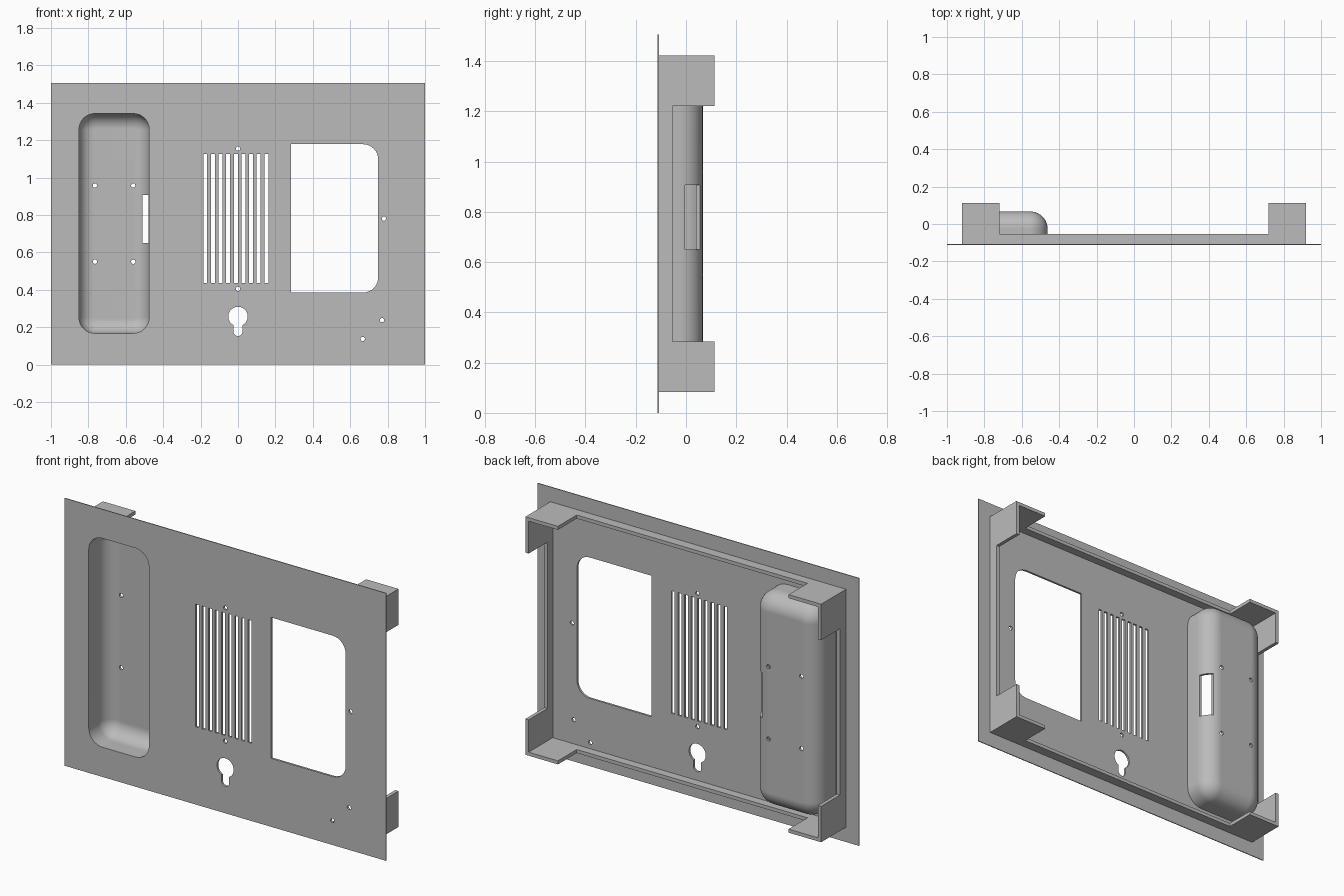
import bpy, bmesh, math

if "Cube" in bpy.data.objects:
    bpy.data.objects.remove(bpy.data.objects["Cube"])

grey = bpy.data.materials.new("plain_grey")
grey.diffuse_color = (0.5, 0.5, 0.5, 1)
grey.use_nodes = True
grey.node_tree.nodes["Principled BSDF"].inputs["Base Color"].default_value = grey.diffuse_color

FRONT, FLANGE, PANEL, RIM, BACK = -0.113, -0.108, -0.101, -0.054, 0.113
WALL = 0.02


def rounded(x0, x1, z0, z1, radii, n=8):
    """Rounded rectangle in x/z; radii = top right, top left, bottom left, bottom right."""
    corners = [(x1, z1, -1, -1), (x0, z1, 1, -1), (x0, z0, 1, 1), (x1, z0, -1, 1)]
    pts = []
    for i, (x, z, sx, sz) in enumerate(corners):
        r = radii[i]
        if r == 0:
            pts.append((x, z))
            continue
        for k in range(n + 1):
            a = math.pi / 2 * (i + k / n)
            pts.append((x + sx * r + r * math.cos(a), z + sz * r + r * math.sin(a)))
    return pts


def rect(x0, x1, z0, z1):
    return rounded(x0, x1, z0, z1, (0, 0, 0, 0))


def circle(x, z, r, n=20):
    return [(x + r * math.cos(2 * math.pi * k / n), z + r * math.sin(2 * math.pi * k / n))
            for k in range(n)]


def loft(bm, rings, closed=False):
    """Join (outline, y) rings; cap the ends, or close into a loop."""
    vs = [[bm.verts.new((x, y, z)) for x, z in pts] for pts, y in rings]
    pairs = list(zip(vs, vs[1:]))
    if closed:
        pairs.append((vs[-1], vs[0]))
    else:
        bm.faces.new(vs[0])
        bm.faces.new(vs[-1])
    for a, b in pairs:
        for i in range(len(a)):
            j = (i + 1) % len(a)
            bm.faces.new((a[i], a[j], b[j], b[i]))


def finish(name, bm):
    bmesh.ops.recalc_face_normals(bm, faces=bm.faces[:])
    me = bpy.data.meshes.new(name)
    bm.to_mesh(me)
    bm.free()
    me.materials.append(grey)
    ob = bpy.data.objects.new(name, me)
    bpy.context.collection.objects.link(ob)
    return ob


def prisms(name, outlines, y0, y1):
    bm = bmesh.new()
    for pts in outlines:
        loft(bm, [(pts, y0), (pts, y1)])
    return finish(name, bm)


def cut(ob, cutter):
    m = ob.modifiers.new("cut", 'BOOLEAN')
    m.operation, m.solver, m.object = 'DIFFERENCE', 'EXACT', cutter
    bpy.context.view_layer.objects.active = ob
    bpy.ops.object.modifier_apply(modifier=m.name)


# Thin front plate and the thicker panel inside the rim
X, Z0, Z1 = 0.92, 0.083, 1.422
plate = prisms("front_plate", [rect(-1, 1, 0, 1.505)], FRONT, FLANGE)
panel = prisms("backing_panel", [rect(-X, X, Z0, Z1)], FLANGE, PANEL)

# Openings: recess, window, vent slots, screw holes and keyhole
PX0, PX1, PZ0, PZ1, R = -0.85, -0.475, 0.167, 1.342, 0.085
openings = [rounded(PX0, PX1, PZ0, PZ1, (R,) * 4),
            rounded(0.284, 0.749, 0.385, 1.178, (0.08, 0, 0, 0.08))]
for i in range(9):
    x = -0.175 + i * 0.0408
    openings.append(rect(x - 0.0105, x + 0.0105, 0.437, 1.127))
for x, z in [(0, 1.155), (0, 0.405), (0.78, 0.78), (0.77, 0.238), (0.667, 0.137)]:
    openings.append(circle(x, z, 0.0115))
r, w, zc, zb = 0.052, 0.024, 0.257, 0.176
a0 = math.asin(w / r)
keyhole = [(r * math.sin(a), zc - r * math.cos(a))
           for a in (a0 + (2 * math.pi - 2 * a0) * k / 28 for k in range(29))]
keyhole += [(-w * math.cos(math.pi * k / 10), zb - w * math.sin(math.pi * k / 10))
            for k in range(11)]
openings.append(keyhole)
cutter = prisms("opening_cutter", openings, -0.2, 0.0)
cut(plate, cutter)
cut(panel, cutter)
bpy.data.objects.remove(cutter)

# Recessed pocket: hollow shell with rounded back edges
T, N = 0.013, 10
def pocket_rings(grow, back):
    f = R + grow - 0.005
    rings = []
    for k in range(-1, N + 1):
        a = math.pi / 2 * max(k, 0) / N
        d = f * (1 - math.cos(a)) - grow
        y = PANEL if k < 0 else back - f + f * math.sin(a)
        rings.append((rounded(PX0 + d, PX1 - d, PZ0 + d, PZ1 - d, (R - d,) * 4), y))
    return rings

bm = bmesh.new()
outer, inner = pocket_rings(T, 0.067), pocket_rings(0, 0.067 - T)
rings = outer[::-1] + inner
loft(bm, rings)
pocket = finish("recessed_pocket", bm)
# join the open front edge into a lip between outer and inner walls is part of the loft

# Pocket screw holes and side notch
holes = [circle(x, z, 0.0115) for x in (-0.765, -0.56) for z in (0.55, 0.957)]
for pts, y0 in ((holes, 0.0), ([rect(-0.511, -0.4, 0.65, 0.906)], -0.004)):
    cutter = prisms("pocket_cutter", pts, y0, 0.2)
    cut(pocket, cutter)
    bpy.data.objects.remove(cutter)

# Low rim around the back
bm = bmesh.new()
o, i = rect(-X, X, Z0, Z1), rect(-X + WALL, X - WALL, Z0 + WALL, Z1 - WALL)
loft(bm, [(o, FLANGE), (o, RIM), (i, RIM), (i, FLANGE)], closed=True)
finish("back_rim", bm)

# Four tall L-shaped corner brackets
L = 0.202
ell = [(0, 0), (L, 0), (L, WALL), (WALL, WALL), (WALL, L), (0, L)]
corners = []
for sx in (-1, 1):
    for z, sz in ((Z0, 1), (Z1, -1)):
        corners.append([(sx * (X - u), z + sz * v) for u, v in ell])
prisms("corner_brackets", corners, RIM, BACK)

# Smooth curved surfaces, keep edges sharp
bpy.ops.object.select_all(action='SELECT')
bpy.context.view_layer.objects.active = pocket
bpy.ops.object.shade_smooth_by_angle(angle=math.radians(30))
wn = pocket.modifiers.new("weighted_normals", 'WEIGHTED_NORMAL')
wn.keep_sharp = True
